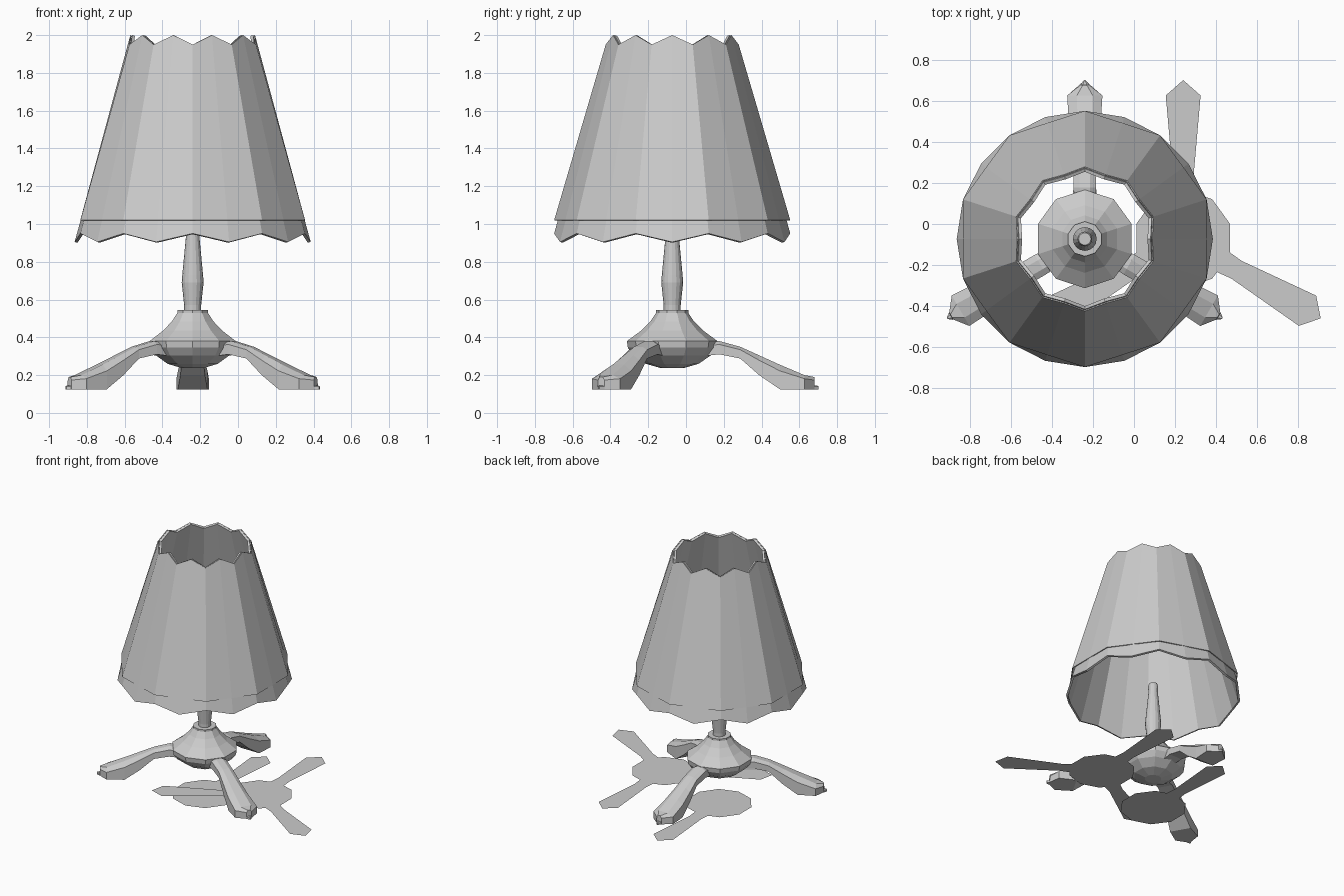
import bpy
from math import sin, cos, radians, pi

if "Cube" in bpy.data.objects:
    bpy.data.objects.remove(bpy.data.objects["Cube"])

CX, CY = -0.24, -0.073         # lamp axis
SHADOW_X = 0.24                # axis of the offset flat silhouette


def make(name, verts, faces):
    mesh = bpy.data.meshes.new(name)
    mesh.from_pydata(verts, [], faces)
    mesh.update()
    ob = bpy.data.objects.new(name, mesh)
    bpy.context.collection.objects.link(ob)
    return ob


def loft(name, rings, caps=False, loc=(CX, CY, 0)):
    """Skin equal-length rings of points into quads."""
    n = len(rings[0])
    verts = [p for ring in rings for p in ring]
    faces = [(i * n + j, i * n + (j + 1) % n, (i + 1) * n + (j + 1) % n, (i + 1) * n + j)
             for i in range(len(rings) - 1) for j in range(n)]
    if caps:
        faces += [tuple(reversed(range(n))), tuple(range(len(verts) - n, len(verts)))]
    ob = make(name, verts, faces)
    ob.location = loc
    return ob


def circle(r, z, n=10, start=18):
    return [(r * cos(radians(start) + 2 * pi * k / n),
             r * sin(radians(start) + 2 * pi * k / n), z) for k in range(n)]


def zigzag(even, odd):
    """20-point ring alternating between two (radius, z) pairs."""
    ring = []
    for k in range(20):
        r, z = odd if k % 2 else even
        a = radians(90 + 18 * k)
        ring.append((r * cos(a), r * sin(a), z))
    return ring


def lathe(name, profile, n=10, start=18):
    return loft(name, [circle(r, z, n, start) for r, z in profile], caps=True)


def thicken(ob, t):
    mod = ob.modifiers.new("thickness", 'SOLIDIFY')
    mod.thickness = t
    mod.offset = -1


# Shade: scalloped twenty-sided liner and a ten-panel cover over it
liner = loft("shade_liner", [zigzag((0.625, 0.95), (0.625, 0.905)),
                             zigzag((0.343, 1.95), (0.321, 2.0))])
thicken(liner, 0.016)
cover = loft("shade_cover", [zigzag((0.625, 1.02), (0.595, 1.02)),
                             zigzag((0.352, 1.95), (0.33, 2.0))])
thicken(cover, 0.006)

# Stem and base bowl
lathe("stem", [(0.045, 0.52), (0.045, 0.57), (0.058, 0.69), (0.055, 0.73),
               (0.034, 0.95), (0.036, 1.0), (0.03, 1.02)], n=16, start=0)
lathe("base_bowl", [(0.06, 0.237), (0.14, 0.26), (0.205, 0.305), (0.235, 0.345),
                    (0.24, 0.38), (0.165, 0.435), (0.115, 0.485), (0.085, 0.53),
                    (0.085, 0.545), (0.06, 0.545)])

# Three legs: sections are (radius, bottom z, top z, half width)
SECTIONS = [(0.16, 0.30, 0.37, 0.05), (0.25, 0.31, 0.38, 0.055), (0.36, 0.288, 0.35, 0.055),
            (0.46, 0.20, 0.305, 0.065), (0.57, 0.125, 0.255, 0.078), (0.70, 0.125, 0.2, 0.086),
            (0.752, 0.125, 0.19, 0.02), (0.754, 0.125, 0.145, 0.02),
            (0.775, 0.125, 0.143, 0.004)]
leg_rings = []
for r, zb, zt, w in SECTIONS:
    zm = zb + 0.75 * (zt - zb)
    leg_rings.append([(r, -w, zb), (r, w, zb), (r, w, zm),
                      (r, w * 0.45, zt), (r, -w * 0.45, zt), (r, -w, zm)])
for a in (90, 210, 330):
    leg = loft("leg_%d" % a, leg_rings, caps=True)
    leg.rotation_euler[2] = radians(a)


# Flat silhouettes: a whole one at foot level, a partial one on the ground
def silhouette(name, x, z, angles):
    disc = make(name + "_disc", circle(0.24, 0), [tuple(range(10))])
    disc.location = (x, CY, z)
    outline = [(0.2, -0.06, 0), (0.3, -0.05, 0), (0.70, -0.085, 0), (0.775, 0, 0),
               (0.70, 0.085, 0), (0.3, 0.05, 0), (0.2, 0.06, 0)]
    for a in angles:
        ob = make("%s_leg_%d" % (name, a), outline, [tuple(range(7))])
        ob.location = (x, CY, z)
        ob.rotation_euler[2] = radians(a)


silhouette("shadow_right", SHADOW_X, 0.125, (90, 210, 330))
silhouette("shadow_under", CX, 0, (90,))
